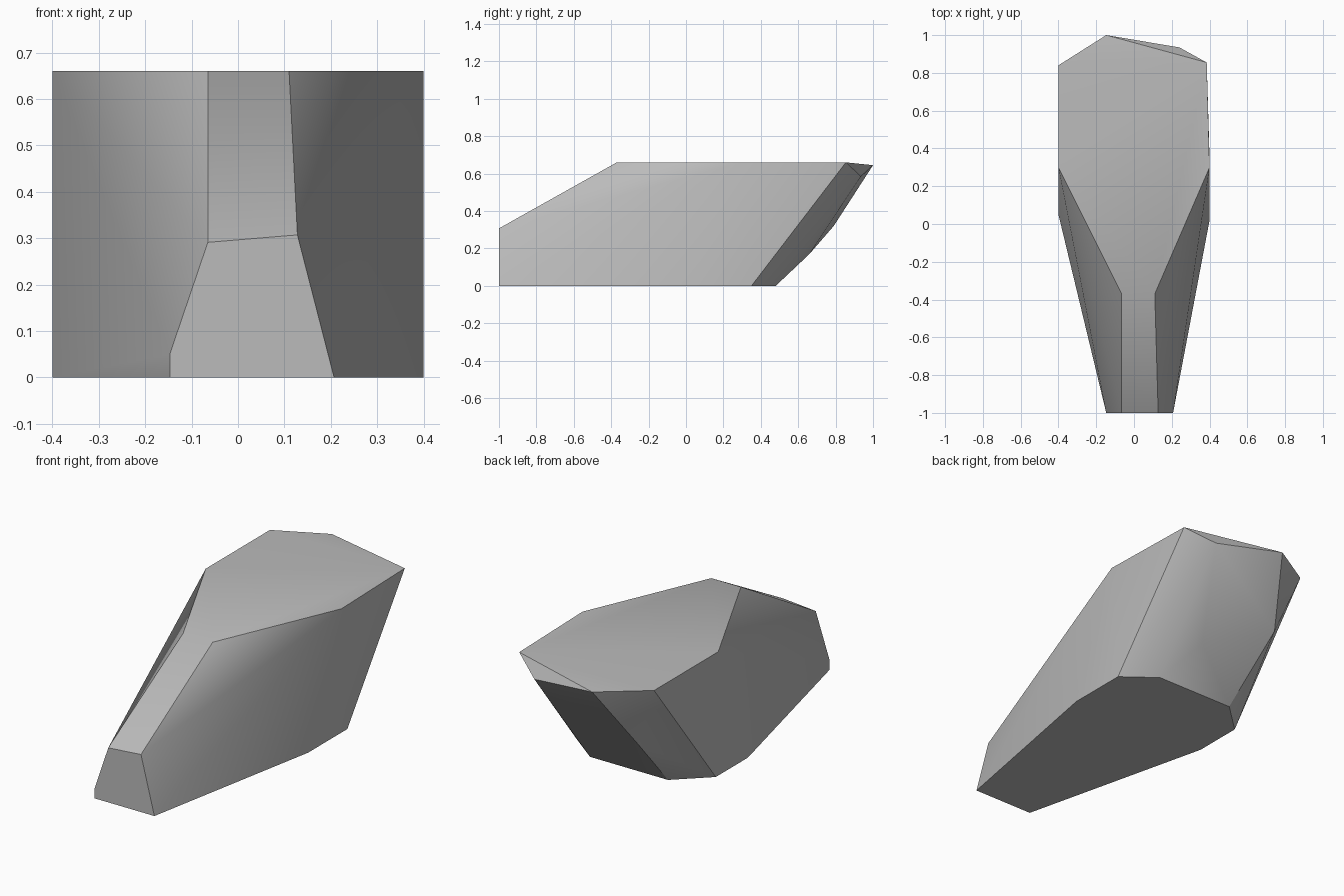
import bpy
import bmesh
import math

cube = bpy.data.objects.get("Cube")
if cube:
    bpy.data.objects.remove(cube, do_unlink=True)

# Grey stone material
stone = bpy.data.materials.new("stone_grey")
stone.use_nodes = True
colour = (0.5, 0.5, 0.5, 1)
stone.diffuse_color = colour
stone.node_tree.nodes["Principled BSDF"].inputs["Base Color"].default_value = colour

TOP = 0.66

# Flat underside and flat top outlines (x, y)
base = [(-0.147, -1), (0.207, -1), (0.4, 0.02), (0.4, 0.35),
        (0.23, 0.48), (-0.23, 0.48), (-0.4, 0.32), (-0.4, 0.05)]
crown = [(-0.065, -0.37), (0.11, -0.37), (0.4, 0.3), (0.385, 0.855),
         (-0.4, 0.84), (-0.4, 0.3)]

# Blunt front end and rounded overhanging back (x, y, z)
nose = [(0.128, -1, 0.307), (-0.065, -1, 0.291), (-0.147, -1, 0.05)]
back = [(-0.147, 1, 0.645), (0.24, 0.935, 0.585),
        (-0.27, 0.79, 0.32), (0.1, 0.66, 0.17)]

points = [(x, y, 0) for x, y in base] + [(x, y, TOP) for x, y in crown] + nose + back

# Wrap the outlines in one faceted convex rock
bm = bmesh.new()
for p in points:
    bm.verts.new(p)
bmesh.ops.convex_hull(bm, input=bm.verts[:])
bmesh.ops.dissolve_limit(bm, angle_limit=math.radians(0.5),
                         verts=bm.verts[:], edges=bm.edges[:])
bmesh.ops.recalc_face_normals(bm, faces=bm.faces[:])

mesh = bpy.data.meshes.new("rock")
bm.to_mesh(mesh)
bm.free()
mesh.materials.append(stone)
rock = bpy.data.objects.new("rock", mesh)
bpy.context.collection.objects.link(rock)

# Soft facets with crisp main edges
bpy.ops.object.select_all(action='DESELECT')
rock.select_set(True)
bpy.context.view_layer.objects.active = rock
bpy.ops.object.shade_smooth_by_angle(angle=math.radians(30))
